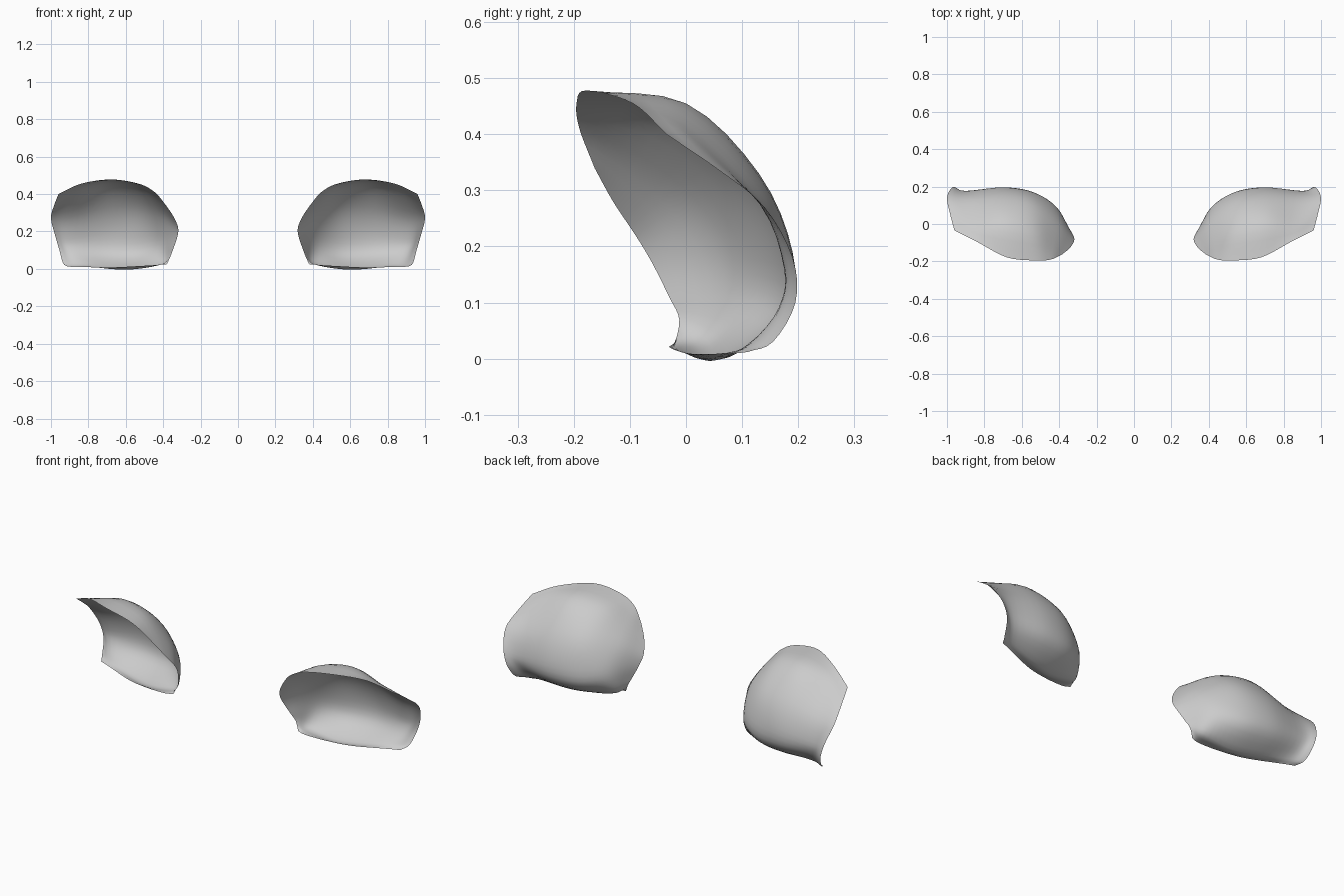
import bpy, bmesh
from mathutils import Vector

if "Cube" in bpy.data.objects:
    bpy.data.objects.remove(bpy.data.objects["Cube"])

# Profiles of one cup, each running from bottom rim up over the back to top rim
inner_rim = [(.38, -.02, .025), (.36, -.012, .07), (.345, -.03, .11), (.325, -.06, .17),
             (.32, -.09, .22), (.345, -.13, .28), (.385, -.163, .34)]
inner_wall = [(.43, -.03, .021), (.41, .04, .03), (.415, .09, .11), (.415, .075, .2),
              (.41, .01, .29), (.425, -.08, .36), (.445, -.19, .41)]
inner_bulge = [(.55, -.015, .014), (.55, .05, .002), (.54, .16, .08), (.54, .16, .2),
               (.54, .10, .33), (.54, -.03, .435), (.53, -.195, .455)]
main_bulge = [(.68, .02, .008), (.68, .08, .004), (.70, .182, .08), (.70, .19, .19),
              (.70, .13, .33), (.70, 0, .455), (.68, -.178, .478)]
groove = [(.85, .09, .01), (.86, .12, .03), (.885, .165, .09), (.90, .175, .16),
          (.89, .13, .28), (.86, .0, .41), (.84, -.095, .455)]
outer_rim = [(.91, .11, .012), (.935, .155, .03), (.955, .195, .10), (.978, .19, .18),
             (1.0, .14, .27), (.985, .06, .335), (.96, -.035, .40)]
profiles = [inner_rim, inner_wall, inner_bulge, main_bulge, groove, outer_rim]


def smooth_curve(points, steps):
    """Catmull-Rom curve through the points."""
    p = [Vector(q) for q in points]
    p = [2 * p[0] - p[1]] + p + [2 * p[-1] - p[-2]]
    out = []
    for a, b, c, d in zip(p, p[1:], p[2:], p[3:]):
        for i in range(steps):
            t = i / steps
            out.append(0.5 * (2 * b + (c - a) * t + (2 * a - 5 * b + 4 * c - d) * t * t
                              + (3 * b - a - 3 * c + d) * t ** 3))
    return out + [p[-2]]


def make_cup(name, side):
    columns = [smooth_curve(c, 4) for c in profiles]
    rows = [smooth_curve(r, 5) for r in zip(*columns)]
    bm = bmesh.new()
    grid = [[bm.verts.new((v.x * side, v.y, v.z)) for v in row] for row in rows]
    for lo, hi in zip(grid, grid[1:]):
        for i in range(len(lo) - 1):
            quad = [lo[i], hi[i], hi[i + 1], lo[i + 1]]
            face = bm.faces.new(quad if side > 0 else quad[::-1])
            face.smooth = True
    mesh = bpy.data.meshes.new(name)
    bm.to_mesh(mesh)
    bm.free()
    bpy.context.collection.objects.link(bpy.data.objects.new(name, mesh))


# Mirrored pair of open shells
make_cup("right_shell", 1)
make_cup("left_shell", -1)
